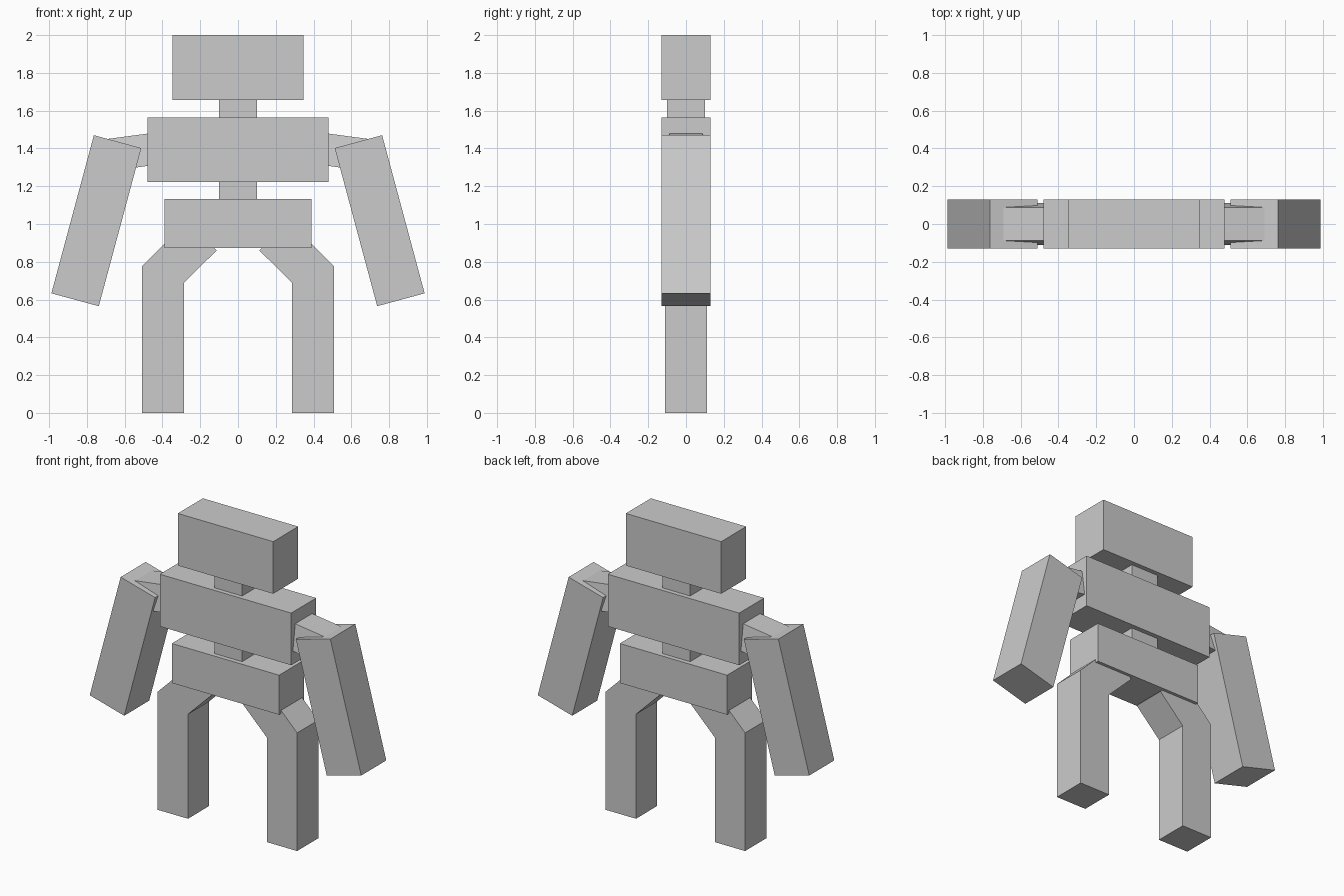
import bpy, bmesh

if "Cube" in bpy.data.objects:
    bpy.data.objects.remove(bpy.data.objects["Cube"])


def prism(name, profile, depths, mirrored=False):
    """Extrude an (x, z) profile along y; depths gives the half depth of each point."""
    if isinstance(depths, float):
        depths = [depths] * len(profile)
    bm = bmesh.new()
    front = [bm.verts.new((x, -d, z)) for (x, z), d in zip(profile, depths)]
    back = [bm.verts.new((x, d, z)) for (x, z), d in zip(profile, depths)]
    bm.faces.new(front)
    bm.faces.new(back[::-1])
    n = len(profile)
    for i in range(n):
        j = (i + 1) % n
        bm.faces.new((front[i], back[i], back[j], front[j]))
    bmesh.ops.recalc_face_normals(bm, faces=bm.faces)
    mesh = bpy.data.meshes.new(name)
    bm.to_mesh(mesh)
    bm.free()
    obj = bpy.data.objects.new(name, mesh)
    bpy.context.collection.objects.link(obj)
    if mirrored:
        mod = obj.modifiers.new("Mirror", 'MIRROR')
        mod.use_mirror_merge = False
    return obj


def block(name, half_width, half_depth, z0, z1):
    w = half_width
    return prism(name, [(-w, z0), (w, z0), (w, z1), (-w, z1)], half_depth)


# Central stack of blocks
block("head", 0.347, 0.13, 1.657, 2.0)
block("neck", 0.10, 0.10, 1.565, 1.657)
block("torso", 0.478, 0.13, 1.222, 1.565)
block("waist", 0.10, 0.10, 1.133, 1.222)
block("pelvis", 0.39, 0.13, 0.873, 1.133)

# Tapered shoulder joints running from the torso into the arms
prism("shoulders", [(0.46, 1.31), (0.68, 1.28), (0.715, 1.447), (0.46, 1.481)],
      [0.112, 0.112, 0.088, 0.088], mirrored=True)

# Arms splayed outward
prism("arms", [(0.737, 0.565), (0.988, 0.633), (0.763, 1.47), (0.512, 1.402)],
      0.13, mirrored=True)

# Bent legs, thighs running up into the pelvis
prism("legs", [(0.287, 0), (0.507, 0), (0.507, 0.777), (0.269, 1.015),
               (0.113, 0.86), (0.287, 0.688)], 0.11, mirrored=True)
